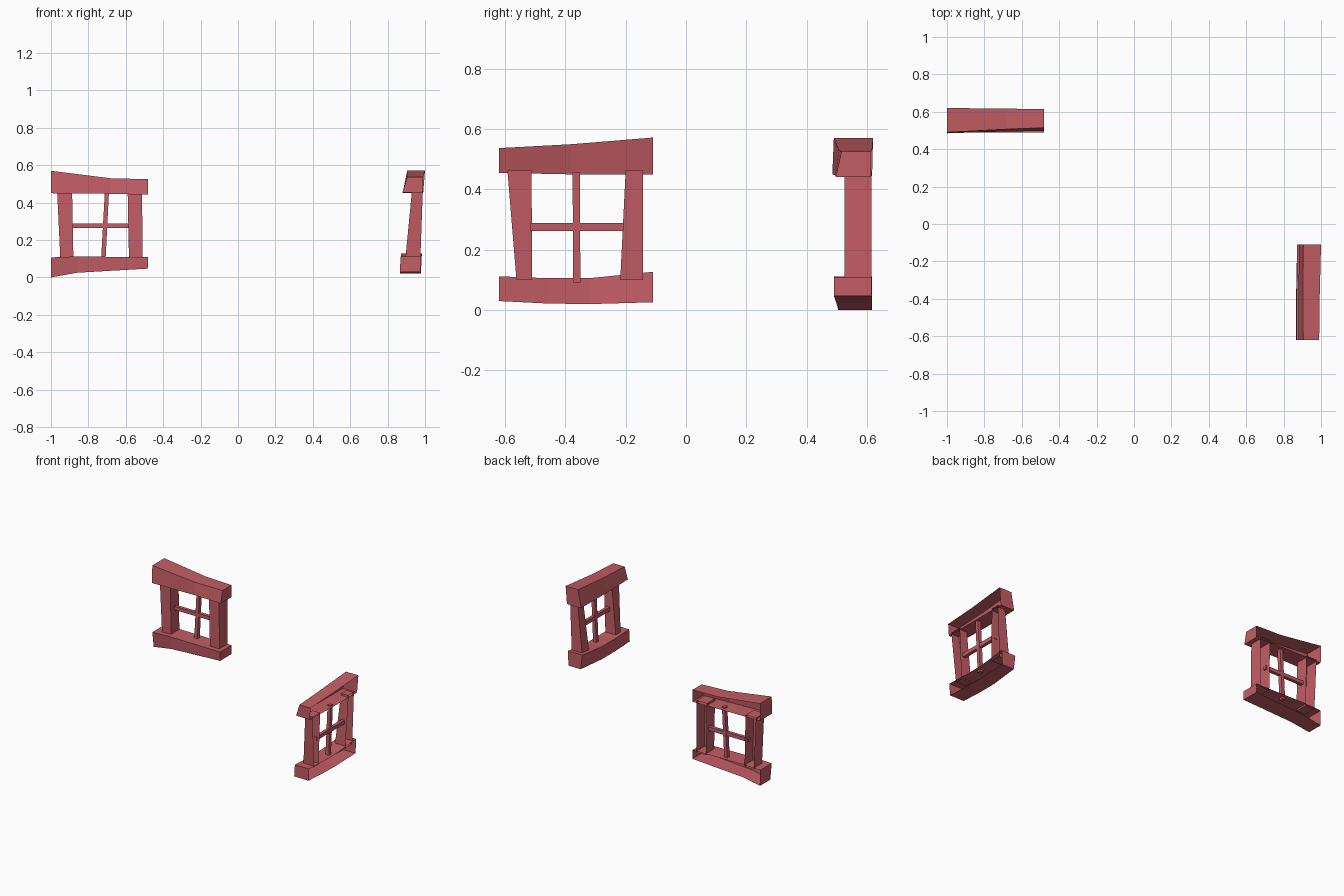
import bpy, bmesh

if "Cube" in bpy.data.objects:
    bpy.data.objects.remove(bpy.data.objects["Cube"])

red = bpy.data.materials.new("red_paint")
red.diffuse_color = (0.55, 0.11, 0.13, 1)
red.use_nodes = True
red.node_tree.nodes["Principled BSDF"].inputs["Base Color"].default_value = red.diffuse_color


def loft(name, sections, open_back=True):
    """Bridge four-point sections (back, front, front, back); back side may stay open."""
    bm = bmesh.new()
    rings = [[bm.verts.new(p) for p in s] for s in sections]
    for a, b in zip(rings, rings[1:]):
        for i in range(3 if open_back else 4):
            j = (i + 1) % 4
            bm.faces.new((a[i], a[j], b[j], b[i]))
    bm.faces.new(rings[0][::-1])
    bm.faces.new(rings[-1])
    # make normals point away from the section centres
    bmesh.ops.recalc_face_normals(bm, faces=bm.faces)
    bm.normal_update()
    pts = [v.co for v in bm.verts]
    mid = sum(pts[1:], pts[0].copy()) / len(pts)
    if sum(f.normal.dot(f.calc_center_median() - mid) * f.calc_area() for f in bm.faces) < 0:
        bmesh.ops.reverse_faces(bm, faces=bm.faces)
    me = bpy.data.meshes.new(name)
    bm.to_mesh(me)
    bm.free()
    me.materials.append(red)
    bpy.context.collection.objects.link(bpy.data.objects.new(name, me))


def beam(name, place, stations, open_back=True):
    """Stations along the window: u, z low, z high, (back, front) low, (back, front) high."""
    loft(name, [[place(u, bl, lo), place(u, fl, lo), place(u, fh, hi), place(u, bh, hi)]
                for u, lo, hi, (bl, fl), (bh, fh) in stations], open_back)


def post(name, place, stations, open_back=True):
    """Stations up the window: z, u low, u high, back, front."""
    loft(name, [[place(a, bk, z), place(a, fr, z), place(b, fr, z), place(b, bk, z)]
                for z, a, b, bk, fr in stations], open_back)


# back window, facing -y
def at_a(u, d, z):
    return (u, d, z)


beam("back_lintel", at_a, [
    (-1.0, .45, .57, (.617, .485), (.62, .49)),
    (-.68, .447, .53, (.617, .495), (.617, .507)),
    (-.48, .442, .525, (.614, .497), (.614, .515))])
beam("back_sill", at_a, [
    (-1.0, .0, .107, (.617, .505), (.617, .49)),
    (-.86, .025, .112, (.617, .498), (.617, .49)),
    (-.48, .047, .108, (.615, .49), (.615, .49))])
post("back_left_post", at_a, [(.10, -.95, -.88, .615, .525), (.46, -.967, -.887, .615, .525)])
post("back_right_post", at_a, [(.10, -.583, -.51, .615, .525), (.46, -.59, -.513, .615, .525)])
post("back_upright_bar", at_a, [(.095, -.732, -.708, .592, .565), (.457, -.712, -.69, .592, .565)], False)
beam("back_cross_bar", at_a, [(u, .263, .288, (.59, .567), (.59, .567)) for u in (-.893, -.578)], False)


# side window, facing -x and leaning
def at_b(u, d, z):
    return (d, u, z)


beam("side_lintel", at_b, [
    (-.62, .455, .537, (.985, .88), (.99, .905)),
    (-.38, .45, .55, (.988, .88), (.993, .903)),
    (-.11, .45, .572, (.99, .882), (1.0, .905))])
beam("side_sill", at_b, [
    (-.62, .03, .112, (.975, .865), (.98, .87)),
    (-.46, .022, .106, (.976, .865), (.98, .87)),
    (-.32, .02, .106, (.977, .868), (.98, .87)),
    (-.11, .026, .127, (.978, .885), (.983, .872))])
post("side_front_post", at_b, [(.10, -.562, -.51, .975, .895), (.463, -.592, -.512, .988, .93)])
post("side_rear_post", at_b, [(.10, -.218, -.142, .975, .895), (.463, -.2, -.142, .988, .93)])
post("side_upright_bar", at_b, [(.092, -.374, -.35, .957, .932), (.457, -.376, -.352, .974, .95)], False)
beam("side_cross_bar", at_b, [(u, .263, .289, (.962, .94), (.964, .942)) for u in (-.517, -.207)], False)
